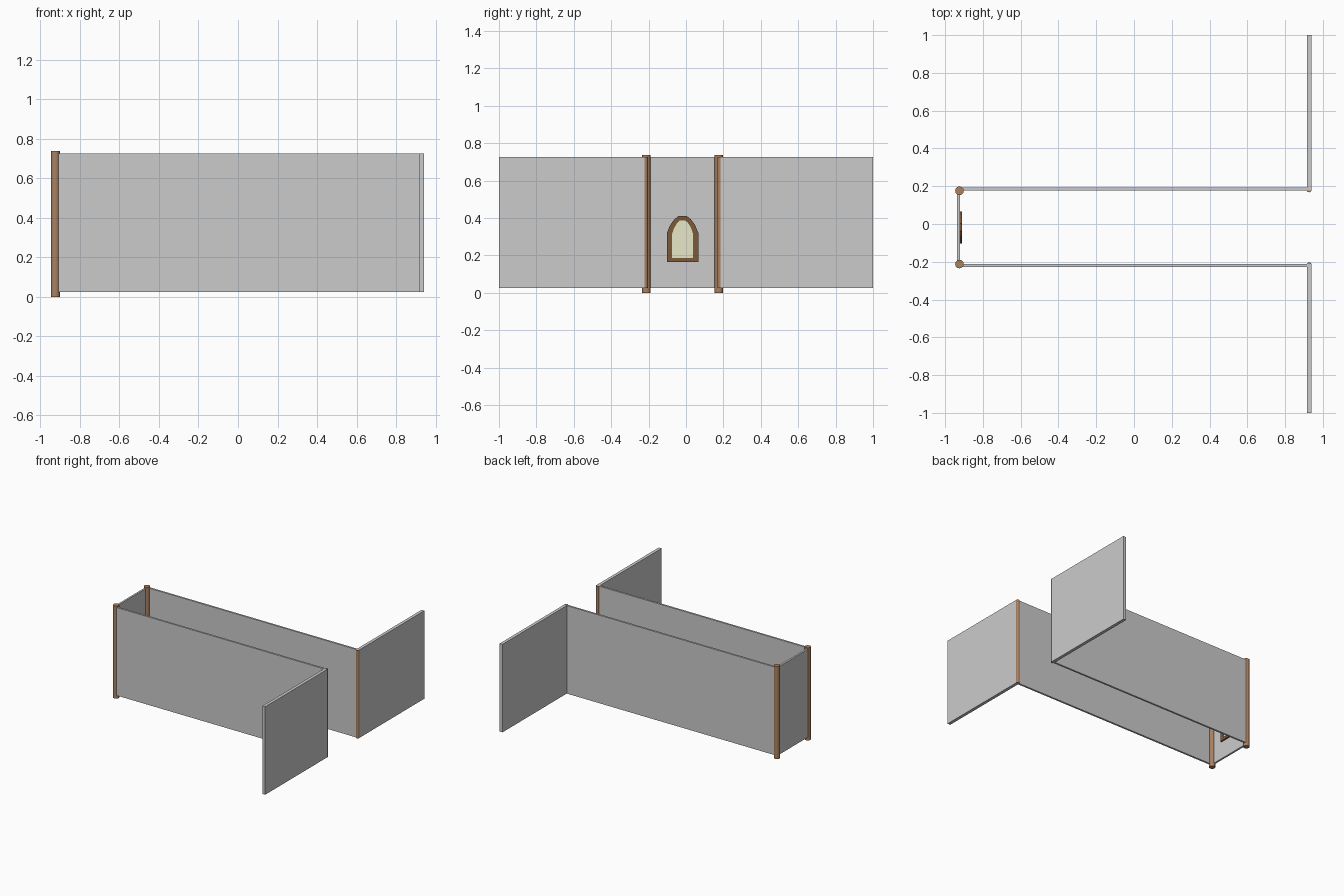
import bpy, bmesh, math

if "Cube" in bpy.data.objects:
    bpy.data.objects.remove(bpy.data.objects["Cube"])

Z0, Z1 = 0.025, 0.725      # wall bottom and top
CY = -0.018                # centre line of the corridor


def material(name, rgb):
    m = bpy.data.materials.new(name)
    m.diffuse_color = (*rgb, 1)
    m.use_nodes = True
    m.node_tree.nodes["Principled BSDF"].inputs["Base Color"].default_value = m.diffuse_color
    return m


wood = material("wood", (0.40, 0.22, 0.12))
dark_wood = material("dark_wood", (0.20, 0.10, 0.04))
glass = material("pale_glass", (0.80, 0.80, 0.58))


def box(name, x, y, z):
    bpy.ops.mesh.primitive_cube_add(size=1)
    o = bpy.context.object
    o.name = name
    o.location = [(a[0] + a[1]) / 2 for a in (x, y, z)]
    o.scale = [a[1] - a[0] for a in (x, y, z)]
    bpy.ops.object.transform_apply(location=True, rotation=True, scale=True)
    return o


def post(name, x, y, r, z0, z1):
    bpy.ops.mesh.primitive_cylinder_add(vertices=12, radius=r, depth=z1 - z0,
                                        location=(x, y, (z0 + z1) / 2))
    o = bpy.context.object
    o.name = name
    o.data.materials.append(wood)
    bpy.ops.object.shade_smooth_by_angle(angle=math.radians(40))


def arch(half, bottom, spring, top):
    # Pointed-arch outline with a blunt tip, as (y, z) pairs
    rise = top - spring
    right = [(half, bottom), (half, spring), (half * 0.8, spring + rise * 0.45),
             (half * 0.52, spring + rise * 0.8), (half * 0.24, top)]
    return [(CY + y, z) for y, z in right] + [(CY - y, z) for y, z in reversed(right)]


def mesh_object(name, bm, mat):
    bmesh.ops.recalc_face_normals(bm, faces=bm.faces)
    me = bpy.data.meshes.new(name)
    bm.to_mesh(me)
    bm.free()
    me.materials.append(mat)
    o = bpy.data.objects.new(name, me)
    bpy.context.collection.objects.link(o)


# Corridor end wall
box("end_wall", (-0.937, -0.922), (-0.23, 0.19), (Z0, Z1))

for side, s in (("left", 1), ("right", -1)):
    # Long side wall and wing wall at the open end
    outer = CY + s * 0.21
    inner = outer - s * 0.015
    box(side + "_side_wall", (-0.93, 0.93), sorted((inner, outer)), (Z0, Z1))
    box(side + "_wing_wall", (0.915, 0.94), sorted((inner, s)), (Z0, Z1))
    # Timber posts
    post(side + "_end_post", -0.924, CY + s * 0.194, 0.023, 0, 0.737)
    post(side + "_opening_post", 0.9275, CY + s * 0.199, 0.0135, Z0, Z1)

# Window frame on the inner face of the end wall
outer_loop = arch(0.084, 0.165, 0.32, 0.412)
inner_loop = arch(0.056, 0.187, 0.315, 0.388)
bm = bmesh.new()
rings = [[bm.verts.new((x, y, z)) for y, z in loop]
         for x, loop in ((-0.924, outer_loop), (-0.91, outer_loop),
                         (-0.91, inner_loop), (-0.924, inner_loop))]
n = len(outer_loop)
for k in range(4):
    a, b = rings[k], rings[(k + 1) % 4]
    for i in range(n):
        j = (i + 1) % n
        bm.faces.new((a[i], a[j], b[j], b[i]))
mesh_object("window_frame", bm, dark_wood)

# Window pane
bm = bmesh.new()
back = bm.faces.new([bm.verts.new((-0.923, y, z)) for y, z in inner_loop])
ext = bmesh.ops.extrude_face_region(bm, geom=[back], use_keep_orig=True)
bmesh.ops.translate(bm, vec=(0.006, 0, 0),
                    verts=[v for v in ext["geom"] if isinstance(v, bmesh.types.BMVert)])
mesh_object("window_pane", bm, glass)
